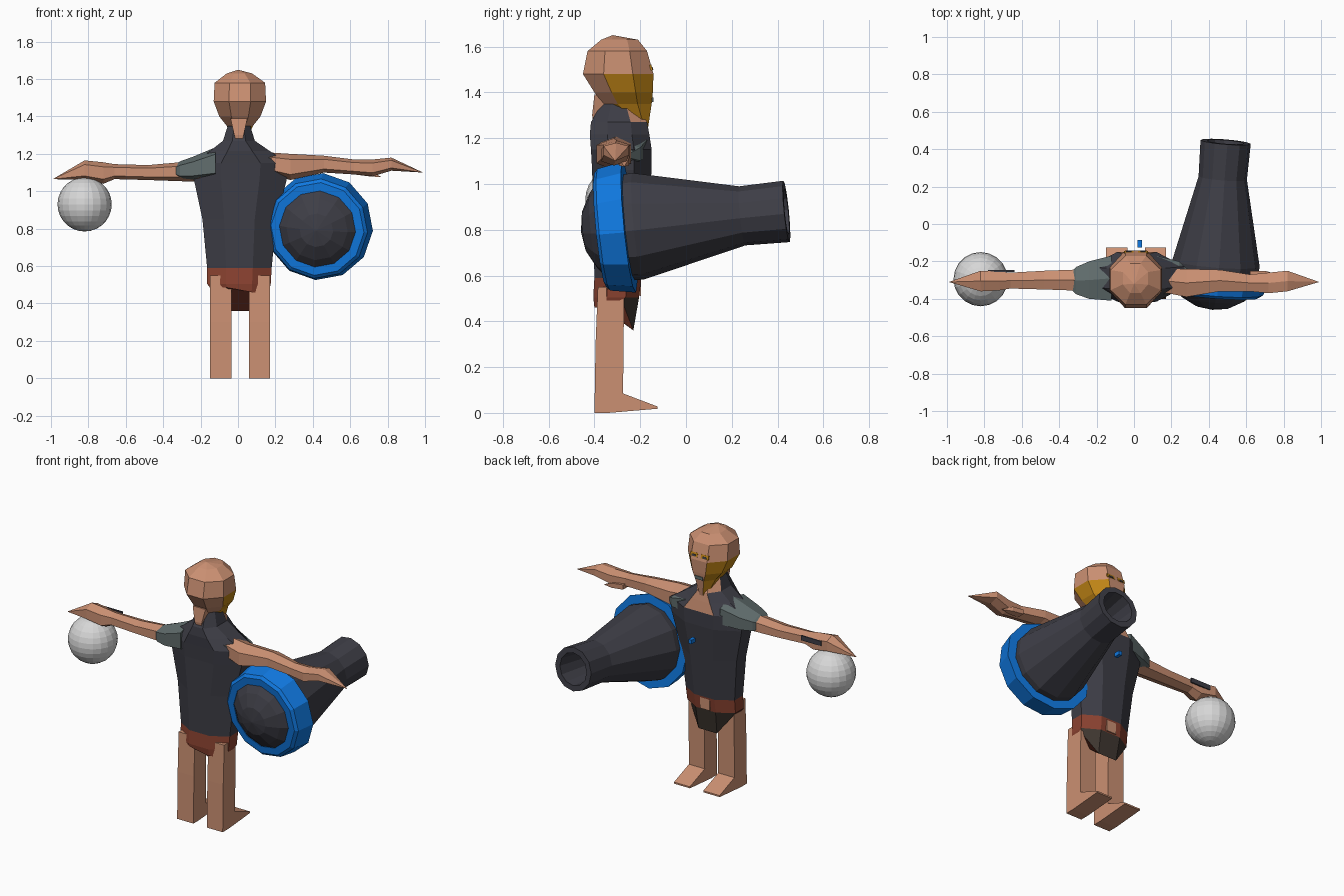
import bpy, bmesh, math
from mathutils import Vector, Matrix

if "Cube" in bpy.data.objects:
    bpy.data.objects.remove(bpy.data.objects["Cube"])


def mat(name, r, g, b):
    m = bpy.data.materials.new(name)
    m.diffuse_color = (r, g, b, 1)
    m.use_nodes = True
    m.node_tree.nodes["Principled BSDF"].inputs["Base Color"].default_value = m.diffuse_color
    return m


SKIN = mat("skin", 0.60, 0.28, 0.17)
SLATE = mat("slate_cloth", 0.048, 0.048, 0.062)
BLUE = mat("bright_blue", 0.005, 0.19, 0.75)
RUST = mat("rust_belt", 0.26, 0.055, 0.03)
BROWN = mat("dark_brown", 0.05, 0.038, 0.03)
TEAL = mat("grey_teal", 0.12, 0.155, 0.155)
GOLD = mat("gold", 0.52, 0.23, 0.008)
WHITE = mat("pale_grey", 0.68, 0.68, 0.68)


def finish(name, bm, mats, rule=None):
    bmesh.ops.recalc_face_normals(bm, faces=bm.faces)
    bm.normal_update()
    if rule:
        for f in bm.faces:
            f.material_index = rule(f.calc_center_median(), f.normal)
    me = bpy.data.meshes.new(name)
    bm.to_mesh(me)
    bm.free()
    for m in mats:
        me.materials.append(m)
    ob = bpy.data.objects.new(name, me)
    bpy.context.collection.objects.link(ob)
    return ob


def skin_rings(bm, rings):
    """Bridge successive vertex rings; a single point makes a fan, open ends are capped."""
    loops = [[bm.verts.new(p) for p in r] for r in rings]
    for a, b in zip(loops, loops[1:]):
        n = max(len(a), len(b))
        for i in range(n):
            j = (i + 1) % n
            if len(a) == 1:
                bm.faces.new((a[0], b[i], b[j]))
            elif len(b) == 1:
                bm.faces.new((a[i], a[j], b[0]))
            else:
                bm.faces.new((a[i], a[j], b[j], b[i]))
    for l in (loops[0], loops[-1]):
        if len(l) > 2:
            bm.faces.new(l)


def loft(name, axis, rows, n, mats, rule=None, tweak=None):
    """Rows are (position, u0, u1, v0, v1) extents across the given axis."""
    rings = []
    k = 1 / math.cos(math.pi / n)
    for pos, u0, u1, v0, v1 in rows:
        ring = []
        for i in range(n):
            a = math.tau * (i + 0.5) / n
            u = (u0 + u1) / 2 + (u1 - u0) / 2 * max(-1, min(1, k * math.cos(a)))
            v = (v0 + v1) / 2 + (v1 - v0) / 2 * max(-1, min(1, k * math.sin(a)))
            p = Vector((u, v, pos)) if axis == "z" else Vector((pos, u, v))
            ring.append(tweak(p) if tweak else p)
        rings.append(ring[:1] if u0 == u1 else ring)
    bm = bmesh.new()
    skin_rings(bm, rings)
    return finish(name, bm, mats, rule)


def box(name, x0, x1, y0, y1, z0, z1, m, rot=0):
    bm = bmesh.new()
    bmesh.ops.create_cube(bm, size=1)
    bm.transform(Matrix.Translation(((x0 + x1) / 2, (y0 + y1) / 2, (z0 + z1) / 2))
                 @ Matrix.Rotation(rot, 4, "X")
                 @ Matrix.Diagonal((x1 - x0, y1 - y0, z1 - z0, 1)))
    return finish(name, bm, [m])


# Tunic with belt, hanging front flap and open neckline
def torso_rule(c, n):
    if c.z < 0.49:
        return 2 if c.y > -0.28 else 1
    if c.z < 0.575:
        return 1
    if c.z > 1.15 and n.y > 0.3 and abs(c.x) < 0.06:
        return 3
    return 0


def hem(p):
    if p.z < 0.45:
        if p.y > -0.26 and abs(p.x) < 0.09:
            p.z = 0.36
        elif p.y < -0.35:
            p.z = 0.46 if p.x > 0 else 0.485
        else:
            p.z = 0.49
    return p


loft("tunic", "z", [
    (0.40, -0.15, 0.165, -0.40, -0.23), (0.505, -0.165, 0.175, -0.405, -0.205),
    (0.59, -0.165, 0.18, -0.40, -0.195), (0.85, -0.19, 0.205, -0.405, -0.17),
    (1.06, -0.235, 0.26, -0.41, -0.15), (1.15, -0.24, 0.27, -0.415, -0.15),
    (1.215, -0.15, 0.17, -0.42, -0.16), (1.27, -0.08, 0.09, -0.415, -0.17),
    (1.35, -0.055, 0.065, -0.37, -0.22)], 8, [SLATE, RUST, BROWN, SKIN], torso_rule, hem)
box("buckle", -0.03, 0.04, -0.203, -0.196, 0.51, 0.58, SKIN)
box("chest_clasp", 0.02, 0.042, -0.125, -0.085, 0.965, 0.99, BLUE)

# Neck hair spike at the back
loft("nape_lock", "z", [(1.22, 0.01, 0.01, -0.40, -0.40), (1.30, -0.02, 0.03, -0.41, -0.36),
                        (1.39, -0.04, 0.05, -0.40, -0.33)], 4, [SKIN])


# Head with gold jaw guards
def head_rule(c, n):
    side = abs(n.x) > 0.5
    if side and c.z < 1.36 and c.y > -0.34:
        return 1
    if side and c.z < 1.46 and n.y > -0.4:
        return 1
    return 0


loft("head", "z", [
    (1.25, -0.02, 0.035, -0.225, -0.165), (1.35, -0.06, 0.08, -0.36, -0.15),
    (1.40, -0.10, 0.12, -0.40, -0.145), (1.48, -0.13, 0.15, -0.45, -0.142),
    (1.58, -0.125, 0.145, -0.43, -0.17), (1.63, -0.06, 0.075, -0.37, -0.21),
    (1.65, 0, 0, -0.32, -0.32)], 8, [SKIN, GOLD], head_rule)

# Eyes and mouth as thin plates on the face
for s in (-1, 1):
    cx = 0.01 + 0.038 * s
    box("eye_patch", cx - 0.026, cx + 0.026, -0.157, -0.148, 1.495, 1.52, GOLD, 0.27)
    box("eye", cx - 0.014, cx + 0.014, -0.152, -0.144, 1.498, 1.510, SLATE, 0.27)
box("mouth", -0.018, 0.038, -0.151, -0.143, 1.358, 1.378, TEAL)

# Arms tapering to pointed hands
loft("left_arm", "x", [
    (-0.20, -0.36, -0.24, 1.05, 1.165), (-0.48, -0.35, -0.25, 1.06, 1.14),
    (-0.66, -0.345, -0.26, 1.065, 1.145), (-0.72, -0.355, -0.255, 1.04, 1.155),
    (-0.82, -0.36, -0.25, 1.06, 1.165), (-0.99, -0.31, -0.31, 1.065, 1.065)], 6, [SKIN])
loft("right_arm", "x", [
    (0.13, -0.36, -0.24, 1.10, 1.21), (0.28, -0.39, -0.24, 1.06, 1.20),
    (0.46, -0.36, -0.245, 1.10, 1.19), (0.62, -0.36, -0.27, 1.09, 1.17),
    (0.72, -0.37, -0.26, 1.08, 1.17), (0.82, -0.36, -0.25, 1.11, 1.18),
    (0.99, -0.31, -0.31, 1.10, 1.10)], 6, [SKIN])
loft("right_thumb", "x", [(0.62, -0.30, -0.25, 1.09, 1.12), (0.70, -0.29, -0.25, 1.08, 1.11),
                          (0.77, -0.27, -0.27, 1.075, 1.075)], 4, [SKIN])
box("wrist_band", -0.78, -0.64, -0.256, -0.247, 1.105, 1.135, SLATE)

# Sleeves
loft("left_sleeve", "x", [
    (-0.12, -0.41, -0.17, 1.06, 1.235), (-0.24, -0.40, -0.20, 1.055, 1.185),
    (-0.31, -0.375, -0.23, 1.06, 1.16), (-0.38, -0.31, -0.31, 1.11, 1.11)], 6, [TEAL])
loft("right_sleeve", "x", [
    (0.12, -0.38, -0.17, 1.09, 1.22), (0.24, -0.36, -0.20, 1.08, 1.18),
    (0.32, -0.27, -0.27, 1.12, 1.12)], 6, [TEAL])

# Legs with wedge feet, extruded from a side profile
profile = [(-0.40, 0.0), (-0.34, 0.0), (-0.125, 0.018), (-0.125, 0.028), (-0.275, 0.085),
           (-0.27, 0.55), (-0.385, 0.55), (-0.395, 0.3)]
for name, x0, x1 in (("left_leg", -0.15, -0.035), ("right_leg", 0.06, 0.172)):
    bm = bmesh.new()
    skin_rings(bm, [[(x, y, z) for y, z in profile] for x in (x0, x1)])
    finish(name, bm, [SKIN])


# Horn-shaped cannon turned about a slightly tilted axis
def turned(name, prof, n, m, closed=False):
    d = Vector((0.08, 1, 0.10)).normalized()
    q = Vector((0, 0, 1)).rotation_difference(d)
    o = Vector((0.43, -0.31, 0.805))
    bm = bmesh.new()
    rings = []
    for h, r in prof:
        ring = [o + q @ Vector((r * math.cos(math.tau * i / n), r * math.sin(math.tau * i / n), h))
                for i in range(n)]
        rings.append(ring if r else ring[:1])
    skin_rings(bm, rings)
    if closed:
        bmesh.ops.delete(bm, geom=[f for f in bm.faces if len(f.verts) > 4], context="FACES_ONLY")
        bmesh.ops.remove_doubles(bm, verts=bm.verts, dist=1e-5)
    return finish(name, bm, [m])


turned("cannon", [(-0.15, 0), (-0.135, 0.09), (-0.095, 0.165), (-0.055, 0.212), (0.06, 0.232),
                  (0.10, 0.235), (0.56, 0.13), (0.755, 0.135), (0.755, 0.10), (0.55, 0.085),
                  (0.55, 0)], 12, SLATE)
turned("cannon_ring", [(-0.065, 0.205), (-0.065, 0.25), (-0.05, 0.268), (0.062, 0.288),
                       (0.062, 0.225), (-0.065, 0.205)], 12, BLUE, True)

# Ball under the hand
bm = bmesh.new()
bmesh.ops.create_uvsphere(bm, u_segments=20, v_segments=14, radius=0.145)
bm.transform(Matrix.Translation((-0.82, -0.295, 0.93)))
finish("ball", bm, [WHITE])
